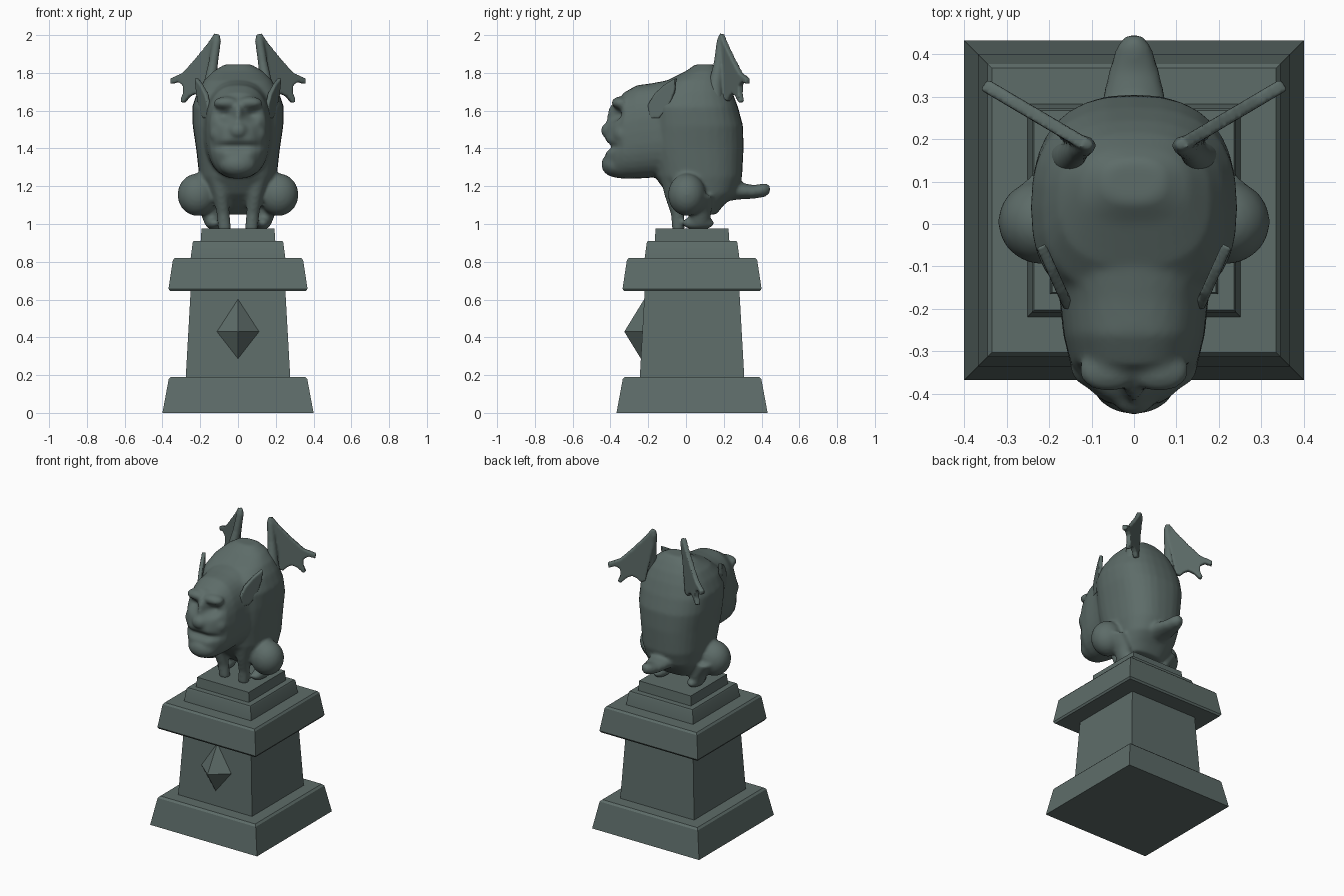
import bpy, bmesh, math
from mathutils import Vector, Matrix

if "Cube" in bpy.data.objects:
    bpy.data.objects.remove(bpy.data.objects["Cube"])

stone = bpy.data.materials.new("dark green stone")
stone.diffuse_color = (0.11, 0.15, 0.14, 1)
stone.use_nodes = True
stone.node_tree.nodes["Principled BSDF"].inputs["Base Color"].default_value = stone.diffuse_color


def loft(bm, rings):
    """Closed solid through equally long rings of points."""
    vs = [[bm.verts.new(p) for p in r] for r in rings]
    n = len(vs[0])
    for a, b in zip(vs, vs[1:]):
        for i in range(n):
            j = (i + 1) % n
            bm.faces.new((a[i], a[j], b[j], b[i]))
    bm.faces.new(vs[0][::-1])
    bm.faces.new(vs[-1])


def ring(c, u, v, p=2.0, n=32):
    """Superellipse ring around c with half axes u and v."""
    pw = lambda t: math.copysign(abs(t) ** (2 / p), t)
    c, u, v = Vector(c), Vector(u), Vector(v)
    return [c + u * pw(math.cos(k * math.tau / n)) + v * pw(math.sin(k * math.tau / n))
            for k in range(n)]


def tube(bm, pts):
    """Upright limb from (x, y, z, rx, ry) stations."""
    loft(bm, [ring((x, y, z), (rx, 0, 0), (0, ry, 0)) for x, y, z, rx, ry in pts])


def ball(bm, c, r):
    m = Matrix.Translation(c) @ Matrix.Diagonal((*r, 1))
    bmesh.ops.create_uvsphere(bm, u_segments=28, v_segments=18, radius=1, matrix=m)


def plate(bm, pts, off):
    off = Vector(off)
    loft(bm, [[Vector(p) - off for p in pts], [Vector(p) + off for p in pts]])


def finish(name, bm, voxel=0, smooth=0):
    bmesh.ops.recalc_face_normals(bm, faces=bm.faces[:])
    me = bpy.data.meshes.new(name)
    bm.to_mesh(me)
    bm.free()
    ob = bpy.data.objects.new(name, me)
    bpy.context.collection.objects.link(ob)
    bpy.ops.object.select_all(action='DESELECT')
    ob.select_set(True)
    bpy.context.view_layer.objects.active = ob
    if voxel:
        m = ob.modifiers.new("fuse", 'REMESH')
        m.mode, m.voxel_size = 'VOXEL', voxel
        bpy.ops.object.modifier_apply(modifier=m.name)
        m = ob.modifiers.new("soften", 'SMOOTH')
        m.factor, m.iterations = 0.5, smooth
        bpy.ops.object.modifier_apply(modifier=m.name)
    ob.data.materials.clear()
    ob.data.materials.append(stone)
    if voxel:
        bpy.ops.object.shade_smooth()
    else:
        bpy.ops.object.shade_smooth_by_angle(angle=math.radians(30))
    return ob


# pedestal: stacked square blocks as (z, half width)
CY = 0.032
blocks = {
    "pedestal_base": [(0, .40), (.178, .367), (.19, .355)],
    "pedestal_column": [(.18, .277), (.66, .25)],
    "pedestal_slab": [(.645, .36), (.657, .368), (.808, .345), (.82, .335)],
    "pedestal_lower_step": [(.81, .252), (.90, .24), (.91, .235)],
    "pedestal_upper_step": [(.90, .198), (.975, .193)],
}
for name, prof in blocks.items():
    bm = bmesh.new()
    loft(bm, [[(sx * h, CY + sy * h, z) for sx, sy in ((1, 1), (-1, 1), (-1, -1), (1, -1))]
              for z, h in prof])
    finish(name, bm)

# pointed diamond on the column front
bm = bmesh.new()
loft(bm, [[(a * k, y, .43 + b * k * 1.4) for a, b in ((1, 0), (0, 1), (-1, 0), (0, -1))]
          for y, k in ((-.215, .13), (-.325, .002))])
finish("column_diamond", bm)

# body, head, legs and tail fused into one carved figure
bm = bmesh.new()
# torso: z, front y, back y, half width
for_torso = [(1.05, .03, .16, .12), (1.10, -.03, .20, .16), (1.16, -.10, .265, .185),
             (1.25, -.165, .297, .205), (1.40, -.20, .305, .222), (1.52, -.20, .302, .24),
             (1.62, -.20, .275, .243), (1.70, -.17, .245, .215), (1.76, -.10, .215, .18),
             (1.81, 0, .18, .13), (1.845, .05, .15, .07)]
loft(bm, [ring((0, (a + b) / 2, z), (w, 0, 0), (0, (b - a) / 2, 0), 2.5)
          for z, a, b, w in for_torso])
# head: y, bottom z, top z, half width
for_head = [(.05, 1.30, 1.80, .20), (-.08, 1.26, 1.765, .195), (-.18, 1.245, 1.745, .175),
            (-.26, 1.24, 1.735, .167), (-.33, 1.24, 1.695, .15), (-.375, 1.245, 1.63, .12),
            (-.41, 1.26, 1.55, .085), (-.425, 1.28, 1.50, .06)]
loft(bm, [ring((0, y, (a + b) / 2), (w, 0, 0), (0, 0, (b - a) / 2), 2.5)
          for y, a, b, w in for_head])
ball(bm, (0, -.405, 1.495), (.052, .045, .045))      # nose
ball(bm, (0, -.375, 1.56), (.032, .045, .08))        # nose bridge
ball(bm, (0, -.37, 1.315), (.10, .078, .068))        # jaw
# tail
loft(bm, [ring((0, y, z), (w, 0, 0), (0, 0, h))
          for y, z, w, h in ((.15, 1.18, .10, .07), (.28, 1.175, .078, .045),
                             (.36, 1.17, .06, .036), (.42, 1.18, .04, .036),
                             (.445, 1.185, .018, .02))])
for s in (1, -1):
    ball(bm, (s * .06, -.345, 1.64), (.07, .05, .035))       # brow
    ball(bm, (s * .085, -.335, 1.475), (.065, .055, .06))    # cheek
    ball(bm, (s * .215, .005, 1.155), (.105, .10, .112))     # haunch
    tube(bm, [(s * .20, .06, 1.15, .07, .08), (s * .15, .075, 1.06, .05, .06),
              (s * .13, .07, .985, .04, .05)])               # hind leg
    ball(bm, (s * .127, .065, 1.005), (.045, .085, .036))    # hind foot
    tube(bm, [(s * .10, -.07, 1.26, .07, .07), (s * .09, -.065, 1.15, .042, .048),
              (s * .078, -.045, 1.05, .034, .034),
              (s * .07, -.04, .967, .034, .034)])            # front leg
fig = finish("gargoyle_body", bm, 0.011, 5)
# press in eye sockets and mouth
for v in fig.data.vertices:
    x, y, z = v.co
    if y < -.24:
        e = ((abs(x) - .072) / .042) ** 2 + ((z - 1.575) / .032) ** 2
        m = ((z - 1.41) / .022) ** 2 + (x / .12) ** 4
        v.co.y += .045 * math.exp(-e) + .03 * math.exp(-m)

# ears (y, z) and wings (x, z), mirrored
ear = [(-.19, 1.56), (-.20, 1.63), (-.165, 1.69), (-.11, 1.74), (-.05, 1.775),
       (-.06, 1.70), (-.09, 1.62), (-.14, 1.56)]
web = [(.10, 1.98), (.12, 2.01), (.16, 1.95), (.23, 1.865), (.29, 1.80), (.355, 1.77),
       (.35, 1.74), (.315, 1.752), (.288, 1.735), (.287, 1.69), (.302, 1.65), (.285, 1.64),
       (.255, 1.675), (.225, 1.69), (.20, 1.675), (.18, 1.65), (.155, 1.66), (.13, 1.80)]
for s, side in ((1, "right"), (-1, "left")):
    bm = bmesh.new()
    plate(bm, [(s * (.152 + (y + .2) * .45), y, z) for y, z in ear], (s * .011, -.005, 0))
    finish(side + "_ear", bm, 0.006, 4)

    bm = bmesh.new()
    plate(bm, [(s * x, .185 + (x - .11) * .59, z) for x, z in web], (s * -.008, .013, 0))
    tube(bm, [(s * .17, .15, 1.62, .04, .045), (s * .15, .155, 1.74, .033, .036),
              (s * .13, .175, 1.86, .025, .027), (s * .113, .185, 1.97, .023, .022),
              (s * .11, .187, 2.005, .012, .012)])
    finish(side + "_wing", bm, 0.007, 4)
